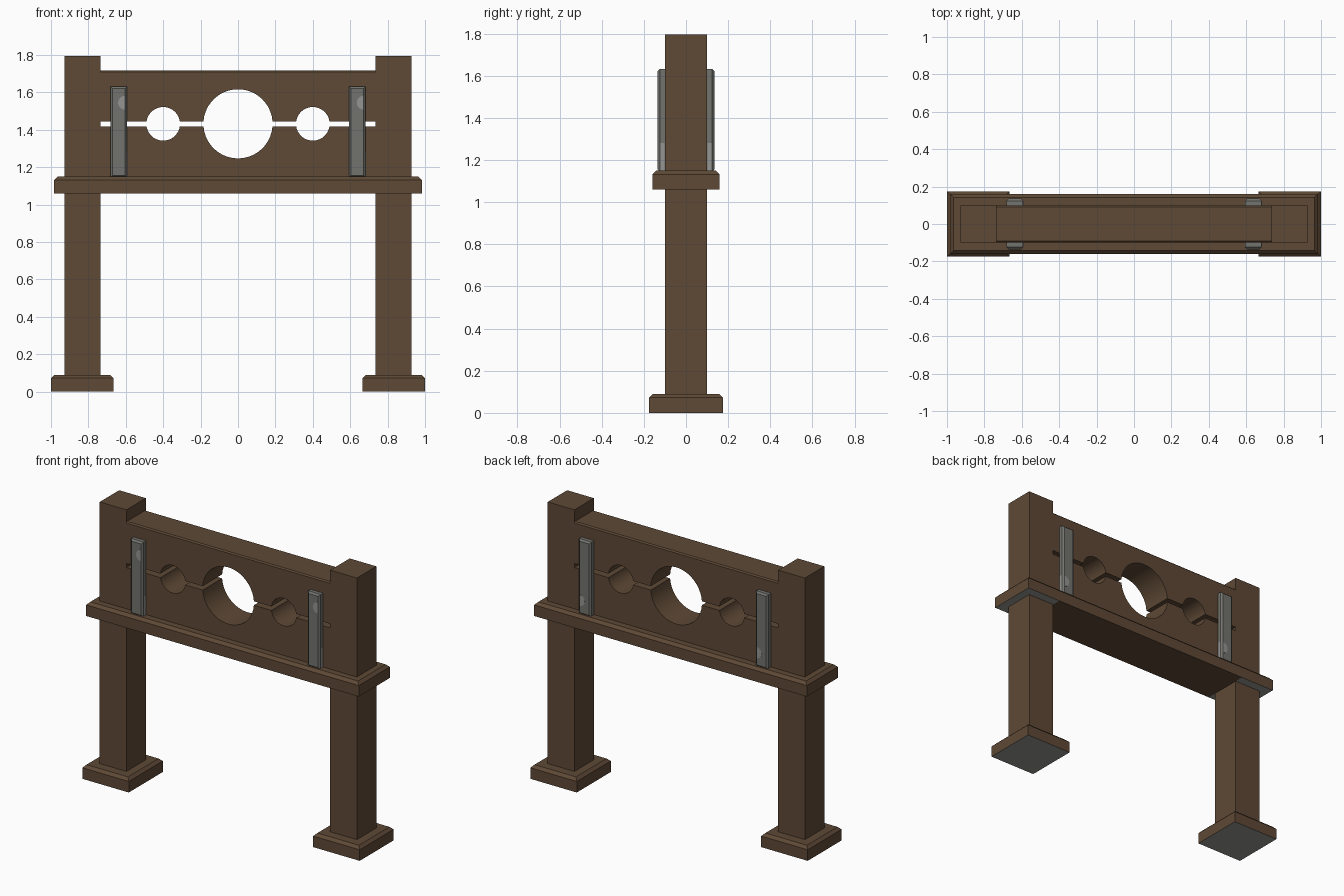
import bpy, bmesh, math
from mathutils import Vector

cube = bpy.data.objects.get("Cube")
if cube:
    bpy.data.objects.remove(cube, do_unlink=True)


def material(name, rgb):
    m = bpy.data.materials.new(name)
    m.use_nodes = True
    m.diffuse_color = (*rgb, 1)
    m.node_tree.nodes["Principled BSDF"].inputs["Base Color"].default_value = (*rgb, 1)
    return m


WOOD = material("brown wood", (0.112, 0.066, 0.036))
IRON = material("grey iron", (0.17, 0.17, 0.155))
LIGHT = material("light grey", (0.3, 0.3, 0.295))


def finish(name, bm, *mats):
    bmesh.ops.recalc_face_normals(bm, faces=bm.faces)
    mesh = bpy.data.meshes.new(name)
    bm.to_mesh(mesh)
    bm.free()
    for m in mats:
        mesh.materials.append(m)
    ob = bpy.data.objects.new(name, mesh)
    bpy.context.collection.objects.link(ob)
    return ob


def box_mesh(lo, hi):
    bm = bmesh.new()
    bmesh.ops.create_cube(bm, size=1)
    lo, hi = Vector(lo), Vector(hi)
    for v in bm.verts:
        v.co = (lo + hi) / 2 + v.co * (hi - lo)
    return bm


def chamfer(bm, axis, amount):
    """Bevel the border of the face that points along the axis."""
    bm.normal_update()
    face = max(bm.faces, key=lambda f: f.normal.dot(axis))
    bmesh.ops.bevel(bm, geom=list(face.edges), offset=amount, segments=1,
                    affect='EDGES', profile=0.5)


def extrude_y(points, y0, y1):
    """Solid from an outline in the xz plane."""
    bm = bmesh.new()
    face = bm.faces.new([bm.verts.new((x, y0, z)) for x, z in points])
    out = bmesh.ops.extrude_face_region(bm, geom=[face])
    for v in out["geom"]:
        if isinstance(v, bmesh.types.BMVert):
            v.co.y = y1
    return bm


def paint_underside(bm, reach):
    bm.normal_update()
    for f in bm.faces:
        if f.normal.z < -0.9 and abs(f.calc_center_median().x) > reach:
            f.material_index = 1


UP = Vector((0, 0, 1))
POST_IN, POST_OUT, HALF = 0.735, 0.927, 0.1
SHELF_Z, BEAM_Z, EYE_Z = 1.15, 1.717, 1.432

# Posts and feet
for side, s in (("left", 1), ("right", -1)):
    x0, x1 = sorted((s * POST_IN, s * POST_OUT))
    finish(side + "_post", box_mesh((x0, -HALF, 0.05), (x1, HALF, 1.795)), WOOD)
    x0, x1 = sorted((s * 0.665, s * 1.0))
    foot = box_mesh((x0, -0.175, 0), (x1, 0.175, 0.09))
    chamfer(foot, UP, 0.018)
    paint_underside(foot, 0)
    finish(side + "_foot", foot, WOOD, LIGHT)

# Shelf, with pale undersides at its ends
shelf = box_mesh((-0.983, -0.16, 1.06), (0.983, 0.16, SHELF_Z))
chamfer(shelf, UP, 0.018)
for x in (-POST_IN, POST_IN):
    bmesh.ops.bisect_plane(shelf, geom=shelf.verts[:] + shelf.edges[:] + shelf.faces[:],
                           plane_co=(x, 0, 0), plane_no=(1, 0, 0))
paint_underside(shelf, POST_IN)
finish("shelf", shelf, WOOD, LIGHT)

# Two boards with half-round notches for neck and wrists
HOLES = ((-0.4, 0.09), (0.0, 0.185), (0.4, 0.09))
GAP = 0.013


def board(name, s, far_z):
    pts = [(POST_IN, far_z), (-POST_IN, far_z), (-POST_IN, EYE_Z + s * GAP)]
    for cx, r in HOLES:
        a0 = math.asin(GAP / r)
        for i in range(21):
            a = math.pi - a0 - (math.pi - 2 * a0) * i / 20
            pts.append((cx + r * math.cos(a), EYE_Z + s * r * math.sin(a)))
    pts.append((POST_IN, EYE_Z + s * GAP))
    bm = extrude_y(pts, -HALF, HALF)
    bmesh.ops.recalc_face_normals(bm, faces=bm.faces)
    if s > 0:
        edges = [e for e in bm.edges if all(v.co.z > far_z - 0.001 for v in e.verts)
                 and abs(e.verts[0].co.x - e.verts[1].co.x) > 1]
        bmesh.ops.bevel(bm, geom=edges, offset=0.008, segments=1, affect='EDGES')
    ob = finish(name, bm, WOOD)
    bpy.ops.object.select_all(action='DESELECT')
    ob.select_set(True)
    bpy.context.view_layer.objects.active = ob
    bpy.ops.object.shade_smooth_by_angle(angle=math.radians(30))


board("upper_board", 1, BEAM_Z)
board("lower_board", -1, SHELF_Z - 0.01)

# Iron straps with pale worn patches, front and back
TOP, DEPTH = 1.632, 0.135
for face, d in (("front", -1), ("back", 1)):
    for side, cx in (("left", 0.638), ("right", -0.638)):
        y0, y1 = sorted((d * HALF, d * DEPTH))
        strap = box_mesh((cx - 0.045, y0, SHELF_Z - 0.005), (cx + 0.045, y1, TOP))
        chamfer(strap, Vector((0, d, 0)), 0.011)
        finish(f"{face}_{side}_strap", strap, IRON)
        cz = 1.545 if d < 0 else SHELF_Z + TOP - 1.545
        arc = [math.radians(90 + 15 * i) for i in range(13)]
        patch = extrude_y([(cx + 0.034 + 0.037 * math.cos(a), cz + 0.037 * math.sin(a))
                           for a in arc], d * (DEPTH - 0.001), d * (DEPTH + 0.001))
        finish(f"{face}_{side}_strap_patch", patch, LIGHT)
        y0, y1 = sorted((d * (HALF + 0.002), d * (DEPTH - 0.012)))
        finish(f"{face}_{side}_strap_side_patch",
               box_mesh((cx + 0.044, y0, SHELF_Z), (cx + 0.046, y1, 1.28)), LIGHT)
